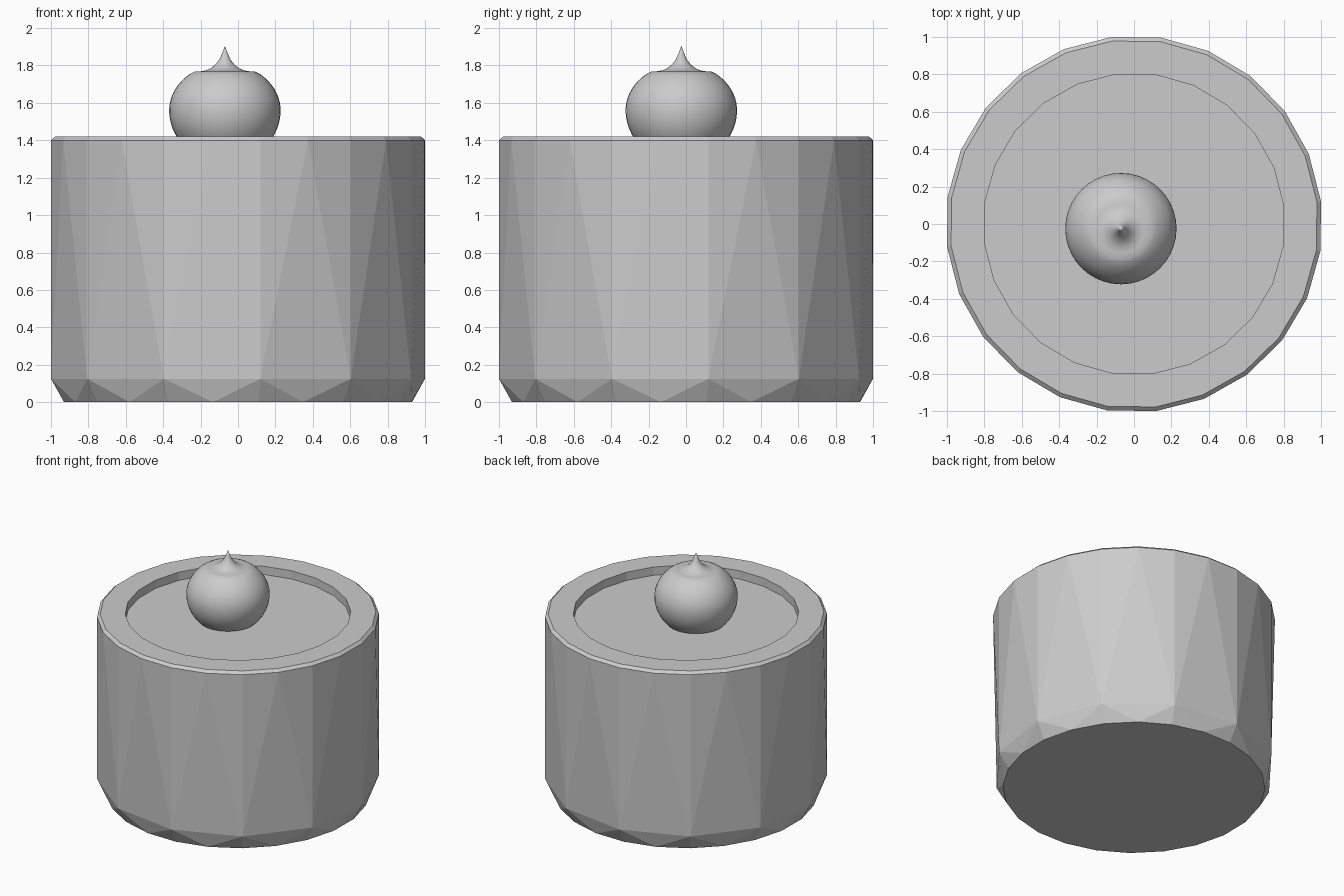
import bpy, bmesh, math

cube = bpy.data.objects.get("Cube")
if cube:
    bpy.data.objects.remove(cube, do_unlink=True)

SIDES = 24
TURN = math.radians(6.8)

grey = bpy.data.materials.new("plain_grey")
grey.use_nodes = True
colour = (0.6, 0.6, 0.6, 1)
grey.diffuse_color = colour
grey.node_tree.nodes["Principled BSDF"].inputs["Base Color"].default_value = colour


def ring(bm, radius, z, count, turn=0.0):
    """Add a horizontal ring of vertices."""
    angles = [turn + math.tau * i / count for i in range(count)]
    return [bm.verts.new((radius * math.cos(a), radius * math.sin(a), z)) for a in angles]


def bridge(bm, a, b):
    """Join two rings of equal count with quads."""
    n = len(a)
    for i in range(n):
        j = (i + 1) % n
        bm.faces.new((a[i], a[j], b[j], b[i]))


def fan_bridge(bm, coarse, fine):
    """Join a ring to one with twice as many vertices, using triangles."""
    n, m = len(coarse), len(fine)
    for i in range(n):
        c, mid = coarse[i], fine[(2 * i + 1) % m]
        bm.faces.new((c, fine[2 * i - 1], fine[2 * i]))
        bm.faces.new((c, fine[2 * i], mid))
        bm.faces.new((c, coarse[(i + 1) % n], mid))


def finish(bm, name):
    bmesh.ops.recalc_face_normals(bm, faces=bm.faces)
    mesh = bpy.data.meshes.new(name)
    bm.to_mesh(mesh)
    bm.free()
    mesh.materials.append(grey)
    obj = bpy.data.objects.new(name, mesh)
    bpy.context.collection.objects.link(obj)
    return obj


# Faceted drum: chamfered foot, tall side, bevelled rim and sunken top
bm = bmesh.new()
foot = ring(bm, 0.937, 0, SIDES, TURN)
waist = ring(bm, 1.007, 0.125, SIDES // 2, TURN)
upper = [ring(bm, r, z, SIDES, TURN) for r, z in
         ((1.007, 1.40), (0.985, 1.42), (0.806, 1.42), (0.806, 1.355))]
bm.faces.new(foot)
fan_bridge(bm, waist, foot)
fan_bridge(bm, waist, upper[0])
for a, b in zip(upper, upper[1:]):
    bridge(bm, a, b)
bm.faces.new(upper[-1])
finish(bm, "round_base")

# Smooth round dollop: squashed ball with a pinched tip
MID = 1.56
profile = []
for deg in range(-45, 55, 6):
    t = math.radians(deg)
    height = 0.28 if deg < 0 else 0.25
    profile.append((0.298 * math.cos(t), MID + height * math.sin(t)))
profile += [(0.16, 1.768), (0.13, 1.769), (0.10, 1.774), (0.075, 1.786),
            (0.05, 1.806), (0.03, 1.832), (0.014, 1.867)]

bm = bmesh.new()
rings = [ring(bm, r, z, 40) for r, z in profile]
for a, b in zip(rings, rings[1:]):
    bridge(bm, a, b)
bm.faces.new(rings[0])
tip = bm.verts.new((0, 0, 1.905))
for i, v in enumerate(rings[-1]):
    bm.faces.new((rings[-1][i - 1], v, tip))
dollop = finish(bm, "dollop")
dollop.location = (-0.07, -0.025, 0)

bpy.ops.object.select_all(action='DESELECT')
dollop.select_set(True)
bpy.context.view_layer.objects.active = dollop
bpy.ops.object.shade_smooth_by_angle(angle=math.radians(35))
